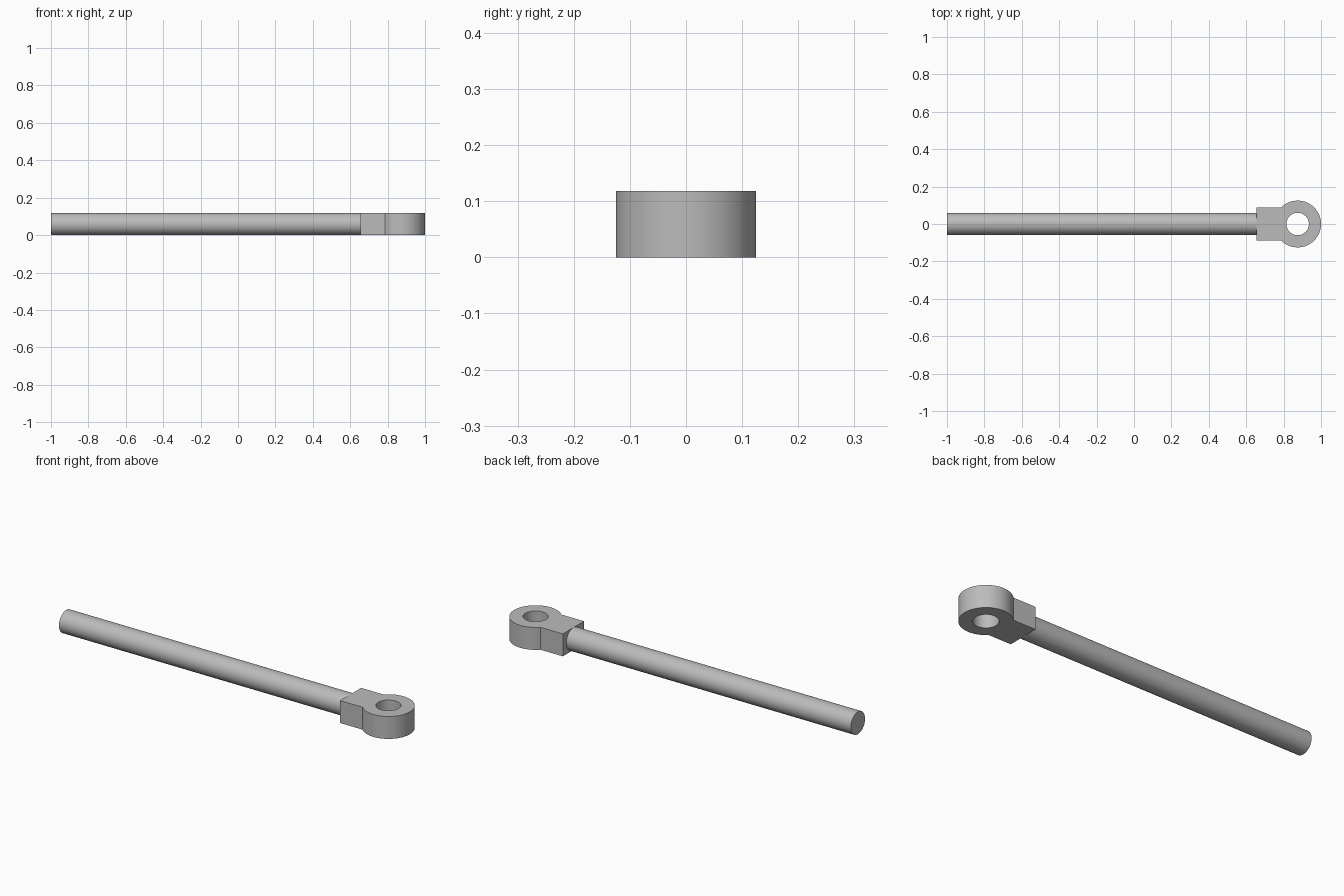
import bpy
import bmesh
from math import asin, cos, sin, pi, radians

if "Cube" in bpy.data.objects:
    bpy.data.objects.remove(bpy.data.objects["Cube"], do_unlink=True)

HEIGHT = 0.118
ROD_R = HEIGHT / 2
EYE_X, EYE_R, HOLE_R = 0.875, 0.125, 0.06
NECK_X, NECK_W = 0.655, 0.0875

# Plain grey metal
metal = bpy.data.materials.new("grey metal")
metal.use_nodes = True
grey = (0.5, 0.5, 0.5, 1)
metal.diffuse_color = grey
metal.node_tree.nodes["Principled BSDF"].inputs["Base Color"].default_value = grey


def arc(radius, start, end, steps):
    """Points on an arc around the eye centre."""
    angles = [start + (end - start) * i / steps for i in range(steps + 1)]
    return [(EYE_X + radius * cos(a), radius * sin(a)) for a in angles]


def finish(obj):
    obj.data.materials.clear()
    obj.data.materials.append(metal)
    bpy.ops.object.select_all(action='DESELECT')
    obj.select_set(True)
    bpy.context.view_layer.objects.active = obj
    bpy.ops.object.shade_smooth_by_angle(angle=radians(30))


# Rod
bpy.ops.mesh.primitive_cylinder_add(
    vertices=64, radius=ROD_R, depth=NECK_X + 1,
    location=((NECK_X - 1) / 2, 0, ROD_R), rotation=(0, pi / 2, 0))
rod = bpy.context.object
rod.name = "rod"
finish(rod)

# Eye end: flat neck and round eye in one outline, with a pin hole
join = pi - asin(NECK_W / EYE_R)
outline = arc(EYE_R, -join, join, 72) + [(NECK_X, NECK_W), (NECK_X, -NECK_W)]
hole = arc(HOLE_R, 0, 2 * pi, 64)[:-1]

curve = bpy.data.curves.new("eye_outline", 'CURVE')
curve.dimensions = '2D'
curve.fill_mode = 'BOTH'
curve.extrude = HEIGHT / 2
for points in (outline, hole):
    spline = curve.splines.new('POLY')
    spline.points.add(len(points) - 1)
    for point, (x, y) in zip(spline.points, points):
        point.co = (x, y, 0, 1)
    spline.use_cyclic_u = True

# Turn the filled outline into a welded solid
helper = bpy.data.objects.new("eye_outline", curve)
bpy.context.collection.objects.link(helper)
bpy.context.view_layer.update()
mesh = bpy.data.meshes.new_from_object(
    helper.evaluated_get(bpy.context.evaluated_depsgraph_get()))
bpy.data.objects.remove(helper, do_unlink=True)

bm = bmesh.new()
bm.from_mesh(mesh)
bmesh.ops.remove_doubles(bm, verts=bm.verts, dist=0.0001)
bmesh.ops.recalc_face_normals(bm, faces=bm.faces)
bm.to_mesh(mesh)
bm.free()

eye_end = bpy.data.objects.new("eye_end", mesh)
eye_end.location.z = HEIGHT / 2
bpy.context.collection.objects.link(eye_end)
finish(eye_end)
